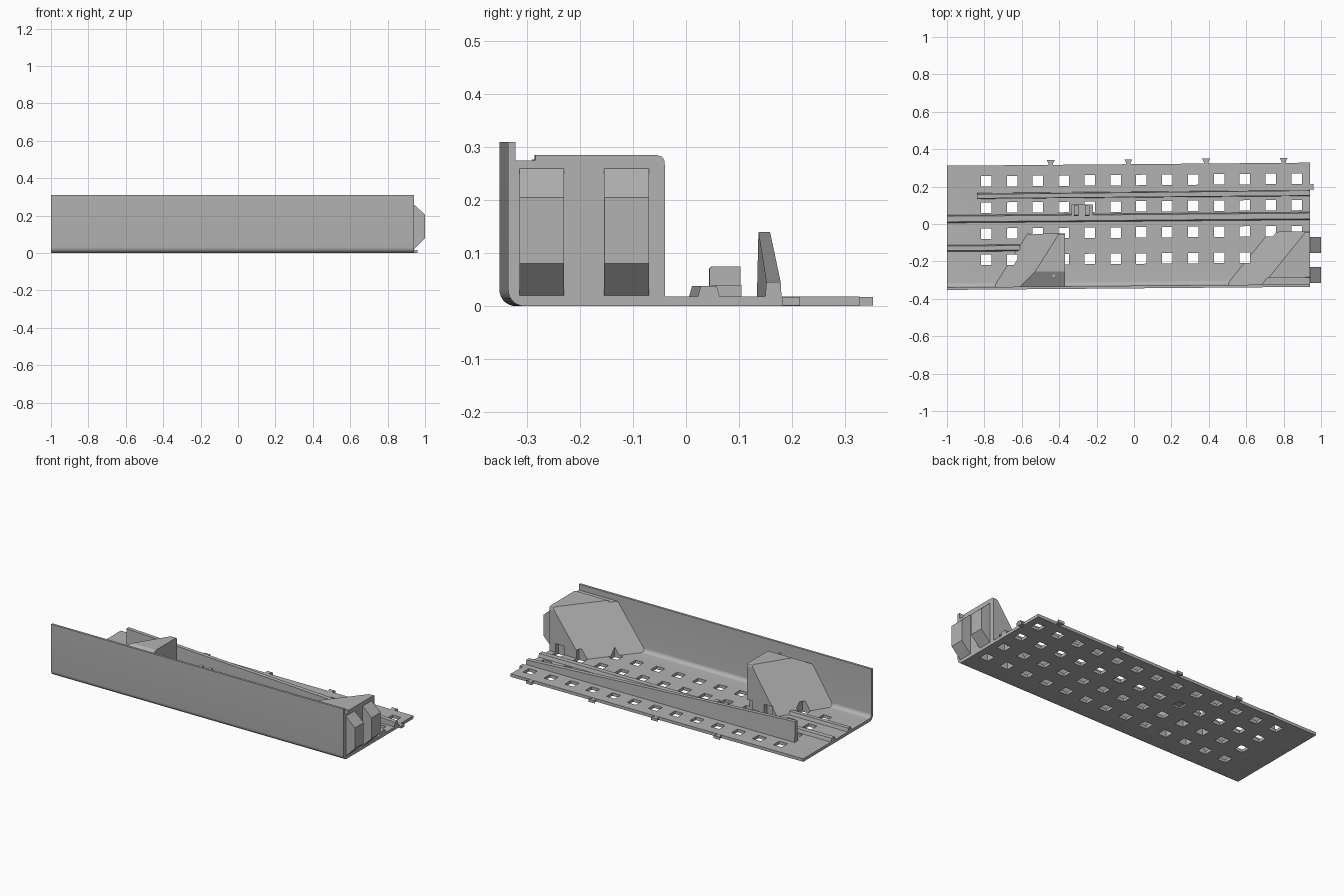
import bpy, bmesh
from math import sin, cos, pi, radians
from mathutils import Matrix

if "Cube" in bpy.data.objects:
    bpy.data.objects.remove(bpy.data.objects["Cube"])

grey = bpy.data.materials.new("plain grey")
grey.use_nodes = True
grey.diffuse_color = (0.45, 0.45, 0.45, 1)
grey.node_tree.nodes["Principled BSDF"].inputs["Base Color"].default_value = (0.45, 0.45, 0.45, 1)

# The whole tray is slightly skewed: y drifts with x
SKEW = Matrix(((1, 0, 0, 0), (0.0085, 1, 0, 0), (0, 0, 1, 0), (0, 0, 0, 1)))
LEFT, RIGHT = -1.0, 0.94
FLOOR = 0.018


def finish(name, bm):
    bmesh.ops.recalc_face_normals(bm, faces=bm.faces)
    bm.transform(SKEW)
    mesh = bpy.data.meshes.new(name)
    bm.to_mesh(mesh)
    bm.free()
    mesh.materials.append(grey)
    ob = bpy.data.objects.new(name, mesh)
    bpy.context.collection.objects.link(ob)
    return ob


def loft(name, rings):
    """Solid through a list of matching rings, capped at both ends."""
    bm = bmesh.new()
    vs = [[bm.verts.new(p) for p in ring] for ring in rings]
    n = len(vs[0])
    for a, b in zip(vs, vs[1:]):
        for i in range(n):
            j = (i + 1) % n
            bm.faces.new((a[i], a[j], b[j], b[i]))
    bm.faces.new(vs[0])
    bm.faces.new(vs[-1])
    return finish(name, bm)


def along_x(name, profile, x0, x1):
    return loft(name, [[(x, y, z) for y, z in profile] for x in (x0, x1)])


def add_box(bm, x0, x1, y0, y1, z0, z1):
    m = Matrix.Translation(((x0 + x1) / 2, (y0 + y1) / 2, (z0 + z1) / 2))
    bmesh.ops.create_cube(bm, size=1, matrix=m @ Matrix.Diagonal((x1 - x0, y1 - y0, z1 - z0, 1)))


def box(name, *dims):
    bm = bmesh.new()
    add_box(bm, *dims)
    return finish(name, bm)


def arc(cy, cz, r, a0, a1, n=8):
    angles = [radians(a0 + (a1 - a0) * i / n) for i in range(n + 1)]
    return [(cy + r * cos(a), cz + r * sin(a)) for a in angles]


# Floor and front wall in one rounded L section
front, back, wall = -0.344, 0.32, -0.330
section = [(back, FLOOR), (back, 0)]
section += arc(front + 0.03, 0.03, 0.03, 270, 180)
section += [(front, 0.31), (wall, 0.31)]
section += arc(wall + 0.024, FLOOR + 0.024, 0.024, 180, 270)
tray = along_x("floor_and_front_wall", section, LEFT, RIGHT)
bpy.context.view_layer.objects.active = tray
tray.select_set(True)
bpy.ops.object.shade_smooth_by_angle(angle=radians(30))
tray.select_set(False)


# Sloped wedge braces, lofted from front to back by (y, top height)
def brace(name, x_front, x_back, x_end, run, stations):
    rings = []
    for y, top in stations:
        x = x_front + (x_back - x_front) * (y - wall) / (-0.048 - wall)
        slope_x = x + run * (top - FLOOR) / (0.285 - FLOOR)
        rings.append([(x, y, 0.009), (x, y, FLOOR), (slope_x, y, top),
                      (x_end, y, top), (x_end, y, 0.009)])
    return loft(name, rings)


rounded = [(-0.062, 0.285), (-0.053, 0.282), (-0.049, 0.275), (-0.048, 0.265)]
right_brace = brace("end_brace", 0.495, 0.725, RIGHT, 0.195,
                    [(-0.335, 0.275), (-0.293, 0.275), (-0.2925, 0.285)] + rounded)
left_brace = brace("middle_brace", -0.75, -0.57, -0.37, 0.17,
                   [(-0.335, 0.235), (-0.25, 0.285)] + rounded)

# Small pin on the lowered top of the middle brace
bm = bmesh.new()
bmesh.ops.create_cone(bm, cap_ends=True, segments=16, radius1=0.01, radius2=0.01, depth=0.03,
                      matrix=Matrix.Translation((-0.43, -0.277, 0.262)))
finish("brace_pin", bm)

# Grid of square holes
bm = bmesh.new()
for row in (0.235, 0.094, -0.045, -0.185):
    for col in range(13):
        x = -0.79 + 0.1383 * col
        add_box(bm, x - 0.028, x + 0.028, row - 0.028, row + 0.028, -0.05, 0.07)
cutter = finish("hole_cutter", bm)
cutter.hide_render = True
cutter.hide_set(True)
for ob in (tray, right_brace, left_brace):
    mod = ob.modifiers.new("holes", "BOOLEAN")
    mod.operation = "DIFFERENCE"
    mod.solver = "EXACT"
    mod.object = cutter


# Low rails along the floor
def rail(name, y0, y1, x0, x1):
    along_x(name, [(y0, 0.01), (y0 + 0.008, 0.038), (y1 - 0.008, 0.038), (y1, 0.01)], x0, x1)


rail("long_rail", 0.012, 0.058, LEFT, RIGHT)
rail("short_rail", -0.142, -0.102, LEFT, -0.61)

# Tall rib that tapers down toward the right end
loft("tapered_rib", [
    [(x, 0.141, 0.01), (x, 0.144, top), (x, 0.144 + width, top), (x, 0.173, 0.01)]
    for x, top, width in ((-0.84, 0.14, 0.022), (RIGHT, 0.045, 0.027))])

# Clip block on the rail
box("clip_base", -0.335, -0.22, 0.05, 0.107, 0.01, 0.04)
for side, x in (("right", -0.31), ("left", -0.25)):
    along_x("clip_post_" + side, [(0.046, 0.03), (0.046, 0.07), (0.051, 0.075),
                                  (0.105, 0.075), (0.105, 0.03)], x - 0.012, x + 0.012)

# Two tapered plugs on the end face
for side, y0, y1 in (("front", -0.323, -0.239), ("back", -0.163, -0.078)):
    loft("end_plug_" + side, [
        [(RIGHT - 0.01, y, 0.02), (RIGHT, y, 0.02), (1, y, 0.08), (1, y, 0.205),
         (RIGHT, y, 0.26), (RIGHT - 0.01, y, 0.26)] for y in (y0, y1)])

# Flared locking tabs on the back edge and on the end
for i in range(4):
    x = -0.445 + 0.415 * i
    loft("back_tab_%d" % (i + 1), [
        [(x - 0.012, back - 0.01, z), (x + 0.012, back - 0.01, z), (x + 0.012, back + 0.008, z),
         (x + 0.021, back + 0.026, z), (x - 0.021, back + 0.026, z), (x - 0.012, back + 0.008, z)]
        for z in (0.001, 0.017)])
loft("end_tab", [[(RIGHT - 0.01, 0.18, z), (0.96, 0.174, z), (0.96, 0.207, z), (RIGHT - 0.01, 0.2, z)]
                 for z in (0.001, 0.017)])
